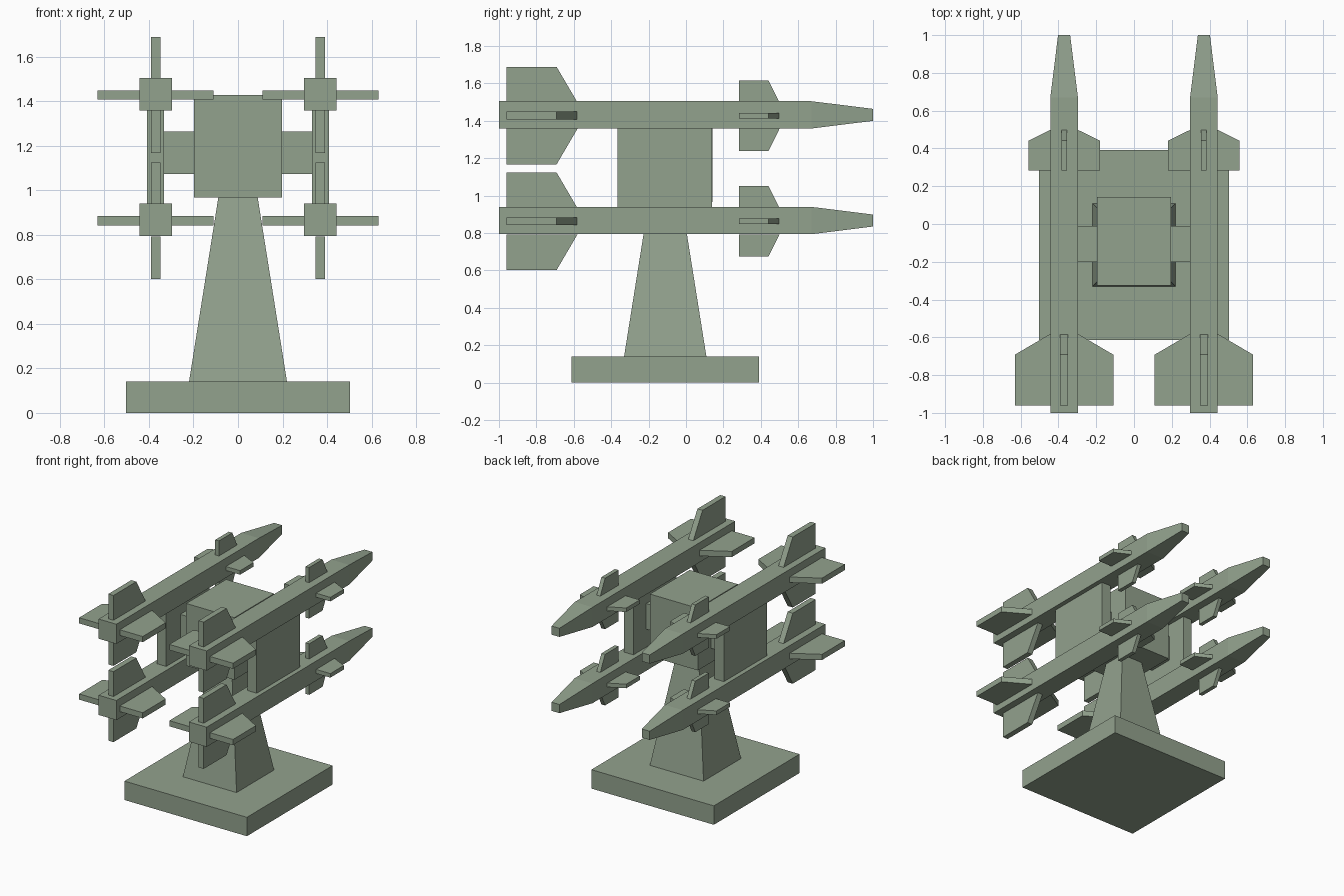
import bpy
import bmesh
from mathutils import Matrix, Vector

default_cube = bpy.data.objects.get("Cube")
if default_cube:
    bpy.data.objects.remove(default_cube, do_unlink=True)

# One painted colour throughout
paint = bpy.data.materials.new("grey green paint")
paint.use_nodes = True
colour = (0.29, 0.36, 0.27, 1)
paint.diffuse_color = colour
paint.node_tree.nodes["Principled BSDF"].inputs["Base Color"].default_value = colour


def finish(name, bm):
    bmesh.ops.recalc_face_normals(bm, faces=bm.faces)
    mesh = bpy.data.meshes.new(name)
    bm.to_mesh(mesh)
    bm.free()
    mesh.materials.append(paint)
    obj = bpy.data.objects.new(name, mesh)
    bpy.context.scene.collection.objects.link(obj)
    return obj


def box(name, low, high, top_scale=1):
    """Box between two corners, with an optional taper towards the top."""
    low, high = Vector(low), Vector(high)
    bm = bmesh.new()
    bmesh.ops.create_cube(bm, size=1)
    for v in bm.verts:
        if v.co.z > 0:
            v.co.x *= top_scale
            v.co.y *= top_scale
        v.co = (low + high) / 2 + v.co * (high - low)
    return finish(name, bm)


def prism(bm, profile, thickness, matrix):
    """Extrude a (radius, y) outline across its thickness and place it."""
    verts = [bm.verts.new((r, y, -thickness / 2)) for r, y in profile]
    face = bm.faces.new(verts)
    out = bmesh.ops.extrude_face_region(bm, geom=[face])
    top = [g for g in out["geom"] if isinstance(g, bmesh.types.BMVert)]
    bmesh.ops.translate(bm, verts=top, vec=(0, 0, thickness))
    bmesh.ops.transform(bm, matrix=matrix, verts=verts + top)


def missile_body(name, centre):
    bm = bmesh.new()
    rings = []
    for y, half in ((-1, BODY), (0.67, BODY), (1, 0.032)):
        rings.append([bm.verts.new(centre + Vector((sx * half, y, sz * half)))
                      for sx, sz in ((-1, -1), (1, -1), (1, 1), (-1, 1))])
    for a, b in zip(rings, rings[1:]):
        for i in range(4):
            j = (i + 1) % 4
            bm.faces.new((a[i], a[j], b[j], b[i]))
    bm.faces.new(rings[0])
    bm.faces.new(rings[-1])
    return finish(name, bm)


def fin_set(name, centre, back, root_front, tip_front, reach, thickness):
    bm = bmesh.new()
    root = BODY - 0.003
    profile = [(root, back), (reach, back), (reach, tip_front), (root, root_front)]
    for quarter in range(4):
        turn = Matrix.Rotation(quarter * 1.5707963, 4, 'Y')
        prism(bm, profile, thickness, Matrix.Translation(centre) @ turn)
    return finish(name, bm)


# Stand
box("base_plate", (-0.502, -0.613, 0), (0.502, 0.391, 0.14))
box("pedestal", (-0.22, -0.331, 0.14), (0.22, 0.109, 0.97), 0.4)
box("launcher_head", (-0.197, -0.325, 0.967), (0.197, 0.142, 1.428))

# Side arms, mounting plates and missiles
BODY = 0.073
for side, sx in (("left", 1), ("right", -1)):
    xs = sorted((sx * 0.19, sx * 0.335))
    box(side + "_arm", (xs[0], -0.2, 1.073), (xs[1], -0.01, 1.263))
    xs = sorted((sx * 0.333, sx * 0.409))
    box(side + "_mounting_plate", (xs[0], -0.365, 0.93), (xs[1], 0.14, 1.37))
    for level, z in (("lower", 0.867), ("upper", 1.432)):
        name = f"{side}_{level}_missile_"
        centre = Vector((sx * 0.37, 0, z))
        missile_body(name + "body", centre)
        fin_centre = centre - Vector((0, 0, 0.004))
        fin_set(name + "tail_fins", fin_centre, -0.96, -0.58, -0.692, 0.261, 0.042)
        fin_set(name + "front_fins", fin_centre, 0.283, 0.5, 0.441, 0.189, 0.03)
